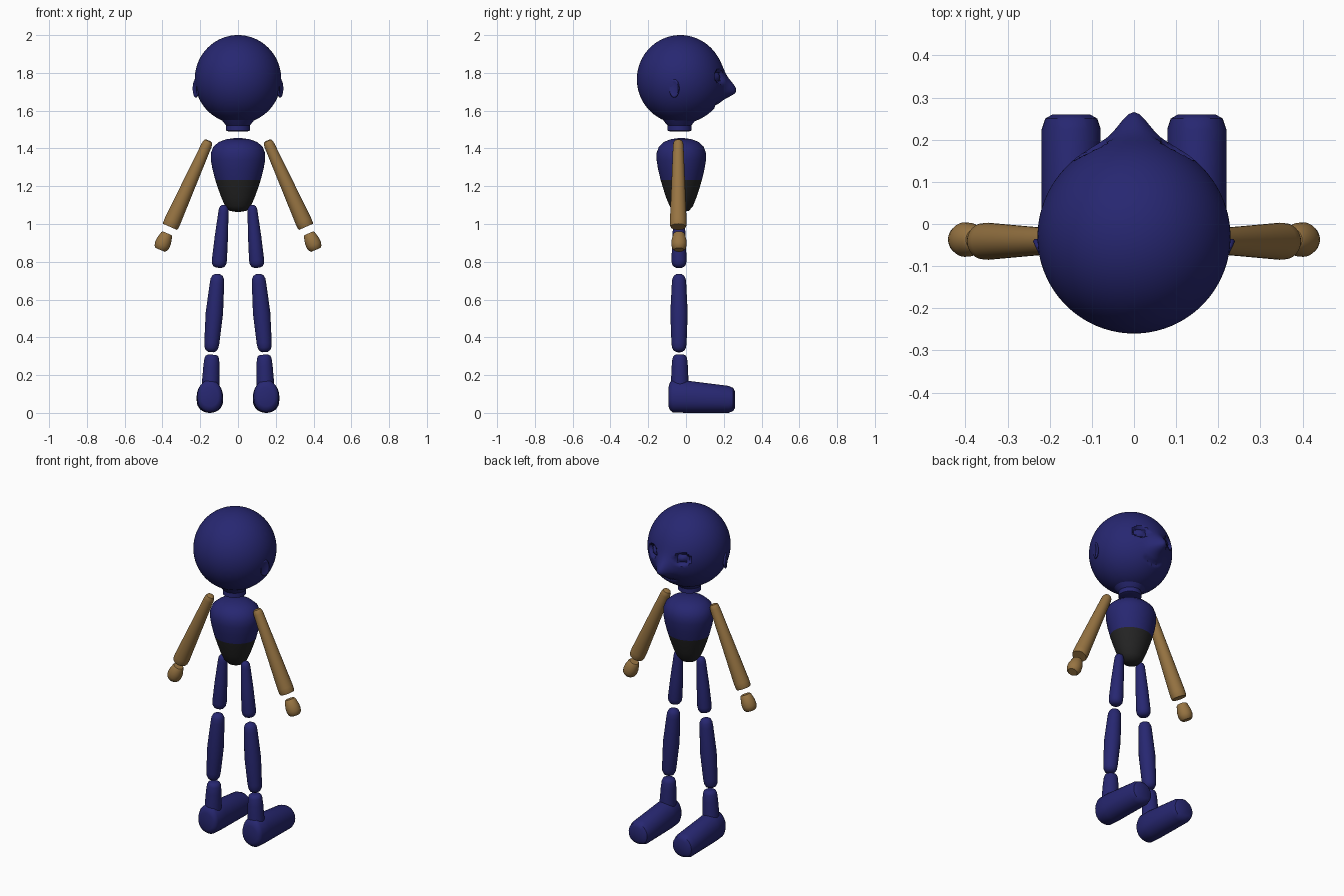
import bpy, bmesh, math
from mathutils import Vector, Matrix

if "Cube" in bpy.data.objects:
    bpy.data.objects.remove(bpy.data.objects["Cube"])


def material(name, rgb):
    m = bpy.data.materials.new(name)
    m.diffuse_color = (*rgb, 1)
    m.use_nodes = True
    m.node_tree.nodes["Principled BSDF"].inputs["Base Color"].default_value = m.diffuse_color
    return m


BLUE = material("navy blue", (0.020, 0.020, 0.165))
TAN = material("tan", (0.31, 0.175, 0.055))
BLACK = material("charcoal", (0.018, 0.018, 0.018))


def finish(name, bm, *mats):
    bmesh.ops.recalc_face_normals(bm, faces=bm.faces)
    me = bpy.data.meshes.new(name)
    bm.to_mesh(me)
    bm.free()
    ob = bpy.data.objects.new(name, me)
    bpy.context.collection.objects.link(ob)
    for m in mats:
        me.materials.append(m)
    bpy.ops.object.select_all(action='DESELECT')
    ob.select_set(True)
    bpy.context.view_layer.objects.active = ob
    bpy.ops.object.shade_smooth_by_angle(angle=math.radians(40))
    return ob


def skin(bm, rings):
    """Bridge rings of points and cap both ends."""
    vs = [[bm.verts.new(p) for p in r] for r in rings]
    n = len(vs[0])
    for a, b in zip(vs, vs[1:]):
        for i in range(n):
            j = (i + 1) % n
            bm.faces.new((a[i], a[j], b[j], b[i]))
    bm.faces.new(vs[0])
    bm.faces.new(vs[-1])


def turned(name, profile, p0, p1, *mats, n=32):
    """Lathe a (radius, fraction along p0-p1) profile."""
    p0, p1 = Vector(p0), Vector(p1)
    rot = (p1 - p0).to_track_quat('Z', 'Y')
    bm = bmesh.new()
    skin(bm, [[p0.lerp(p1, t) + rot @ Vector((r * math.cos(a), r * math.sin(a), 0))
               for a in (2 * math.pi * i / n for i in range(n))] for r, t in profile])
    return finish(name, bm, *mats)


# Head: sphere with nose, eye sockets and mouth pushed into the +y face
def gauss(d, s):
    return math.exp(-0.5 * (d / s) ** 2)


bm = bmesh.new()
bmesh.ops.create_uvsphere(bm, u_segments=112, v_segments=80, radius=1)
for v in bm.verts:
    x, y, z = v.co.x * 0.229, v.co.y * 0.23 - 0.03, v.co.z * 0.234 + 1.766
    if y > 0:
        y += 0.060 * gauss(x, 0.033) * gauss(z - 1.70, 0.045 if z > 1.70 else 0.025)
        y += 0.014 * gauss(x, 0.09) * gauss(z - 1.70, 0.08)
        d = math.hypot((abs(x) - 0.10) / 0.040, (z - 1.78) / 0.036)
        if d < 1:
            dent = 0.020 * min(1, (1 - d) * 5) - 0.014 * max(0, 1 - (d / 0.75) ** 2)
            y -= dent
            x -= math.copysign(dent * 0.5, x)
        if abs(x) < 0.065:
            y -= 0.012 * gauss(z - 1.625 - 5 * x * x, 0.006) * (1 - (x / 0.065) ** 4)
    v.co = (x, y, z)
finish("head", bm, BLUE)

# Neck
turned("neck", [(0.050, 0), (0.064, 0.06), (0.063, 0.40), (0.078, 0.62), (0.10, 1)],
       (0, -0.035, 1.49), (0, -0.035, 1.57), BLUE)

# Torso: egg shape, black below the waist line
torso = turned("torso",
               [(0.012, 1.064), (0.045, 1.070), (0.068, 1.095), (0.088, 1.14), (0.106, 1.19),
                (0.120, 1.233), (0.135, 1.29), (0.144, 1.34), (0.144, 1.375),
                (0.130, 1.41), (0.100, 1.435), (0.060, 1.449), (0.015, 1.455)],
               (0, 0, 0), (0, 0, 1), BLUE, BLACK, n=48)
for v in torso.data.vertices:
    v.co.y = v.co.y * 0.91 - 0.025
for p in torso.data.polygons:
    p.material_index = int(p.center.z < 1.23)

ROUND = [(0.35, 0), (0.72, 0.02), (0.93, 0.06), (1, 0.12)]


def scaled(r0, rm, r1):
    """Rounded-end limb profile with start, middle and end radius."""
    return ([(r0 * k, t) for k, t in ROUND] + [(rm, 0.5)]
            + [(r1 * k, 1 - t) for k, t in reversed(ROUND)])


Y = -0.037
for s, side in ((-1, "left"), (1, "right")):
    # Ears
    bm = bmesh.new()
    bmesh.ops.create_uvsphere(bm, u_segments=24, v_segments=16, radius=1)
    for v in bm.verts:
        if v.co.x > 0.5:  # hollow
            v.co.x -= (v.co.x - 0.5) * 1.6
    bm.transform(Matrix.Translation((0.223, -0.062, 1.718))
                 @ Matrix.Rotation(math.radians(-25), 4, 'Z')
                 @ Matrix.Diagonal((0.014, 0.029, 0.049, 1)))
    bm.transform(Matrix.Diagonal((s, 1, 1, 1)))
    finish(side + "_ear", bm, BLUE)

    # Arms and hands
    turned(side + "_arm",
           [(0.010, 0), (0.021, 0.008), (0.026, 0.03), (0.028, 0.06), (0.036, 0.5),
            (0.044, 0.93), (0.043, 0.985), (0.040, 1)],
           (s * 0.155, Y - 0.004, 1.442), (s * 0.360, Y - 0.004, 0.985), TAN)
    turned(side + "_hand",
           [(0.026, 0), (0.031, 0.06), (0.040, 0.45), (0.041, 0.7), (0.036, 0.9), (0.027, 1)],
           (s * 0.375, Y, 0.951), (s * 0.412, Y, 0.863), TAN)

    # Legs
    turned(side + "_thigh", scaled(0.027, 0.035, 0.040),
           (s * 0.074, Y, 1.10), (s * 0.102, Y, 0.768), BLUE)
    turned(side + "_shin", scaled(0.038, 0.046, 0.040),
           (s * 0.107, Y, 0.735), (s * 0.143, Y, 0.322), BLUE)
    turned(side + "_ankle",
           [(0.022, 0), (0.033, 0.03), (0.039, 0.10), (0.043, 0.3), (0.046, 0.65), (0.048, 1)],
           (s * 0.138, -0.033, 0.308), (s * 0.147, -0.033, 0.10), BLUE)

    # Feet: lofted rounded sections from heel to toe
    bm = bmesh.new()
    rings = []
    for y, w, lo, hi in ((-0.093, 0.045, 0.035, 0.135), (-0.085, 0.059, 0.015, 0.162),
                         (-0.070, 0.066, 0.003, 0.175), (0.0, 0.070, 0.0, 0.171),
                         (0.225, 0.070, 0.0, 0.143), (0.250, 0.062, 0.010, 0.132),
                         (0.260, 0.045, 0.028, 0.112)):
        ring = []
        for i in range(32):
            c, q = math.cos(i * math.pi / 16), math.sin(i * math.pi / 16)
            e = 0.8 if q < 0 else 1.0
            ring.append((s * 0.149 + w * c,
                         y, (lo + hi) / 2 + (hi - lo) / 2 * math.copysign(abs(q) ** e, q)))
        rings.append(ring)
    skin(bm, rings)
    finish(side + "_foot", bm, BLUE)
